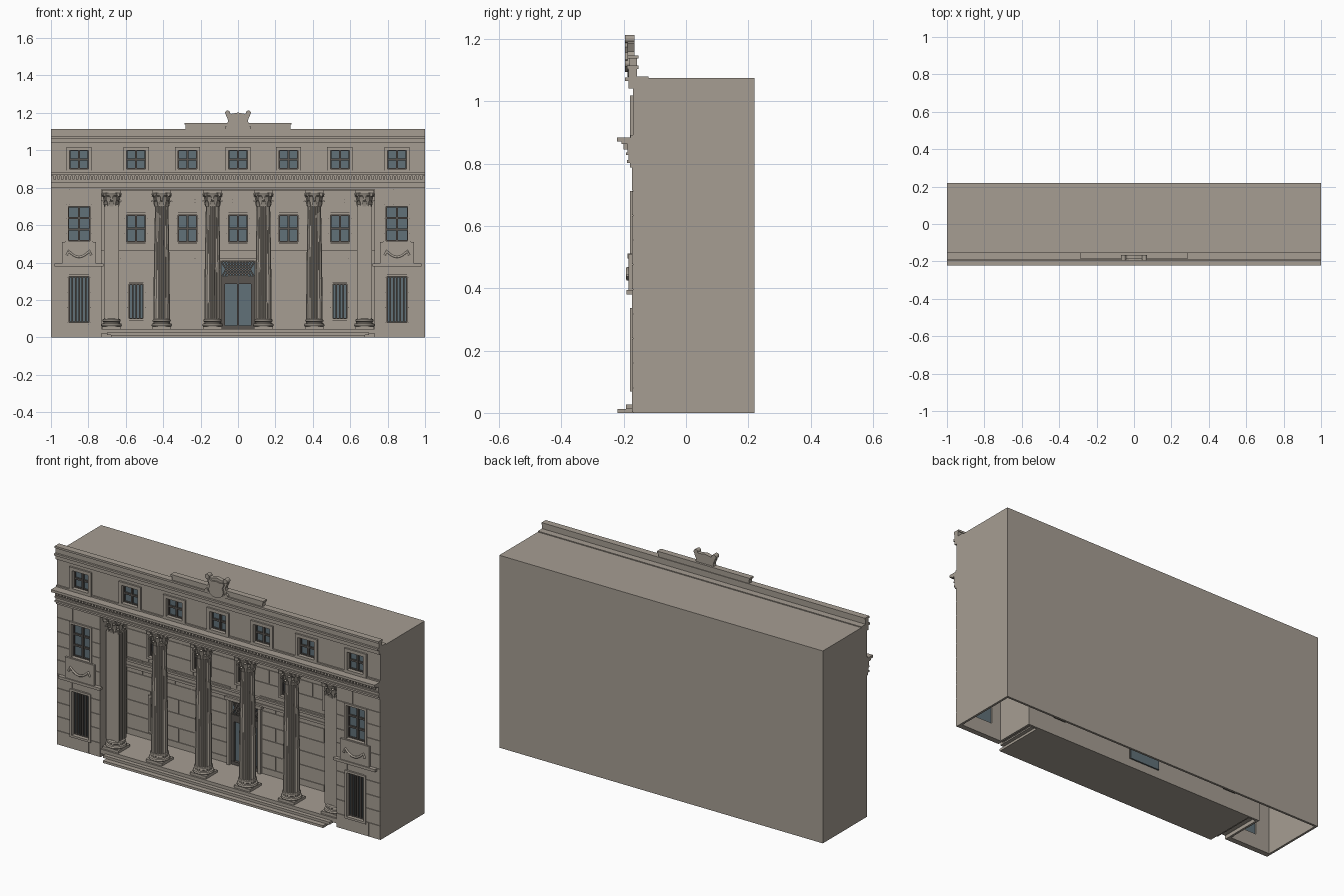
import bpy, bmesh, math
from mathutils import Matrix, Vector

cube = bpy.data.objects.get("Cube")
if cube:
    bpy.data.objects.remove(cube, do_unlink=True)


def material(name, rgb):
    m = bpy.data.materials.new(name)
    m.use_nodes = True
    m.diffuse_color = (*rgb, 1)
    m.node_tree.nodes["Principled BSDF"].inputs["Base Color"].default_value = (*rgb, 1)
    return m


STONE = material("warm grey stone", (.38, .34, .29))
GLASS = material("blue grey glass", (.12, .165, .19))
METAL = material("dark bronze", (.1, .09, .08))
FRONT, BACK, LOGGIA, SOFFIT, ROOF, FLOOR = -.17, .22, .065, .79, 1.075, .045
PIER = .73


def finish(name, bm, mat, smooth=False):
    bmesh.ops.recalc_face_normals(bm, faces=bm.faces)
    me = bpy.data.meshes.new(name)
    bm.to_mesh(me)
    bm.free()
    me.materials.append(mat)
    ob = bpy.data.objects.new(name, me)
    bpy.context.collection.objects.link(ob)
    if smooth:
        bpy.ops.object.select_all(action='DESELECT')
        ob.select_set(True)
        bpy.context.view_layer.objects.active = ob
        bpy.ops.object.shade_smooth_by_angle(angle=math.radians(35))
    return ob


def add_box(bm, x0, x1, y0, y1, z0, z1):
    mid = Vector((x0 + x1, y0 + y1, z0 + z1)) / 2
    size = Matrix.Diagonal((x1 - x0, y1 - y0, z1 - z0, 1))
    bmesh.ops.create_cube(bm, size=1, matrix=Matrix.Translation(mid) @ size)


def boxes(name, items, mat=STONE):
    bm = bmesh.new()
    for b in items:
        add_box(bm, *b)
    return finish(name, bm, mat)


def loft(bm, rings):
    vs = [[bm.verts.new(p) for p in r] for r in rings]
    n = len(vs[0])
    for a, b in zip(vs, vs[1:]):
        for i in range(n):
            bm.faces.new((a[i], a[(i + 1) % n], b[(i + 1) % n], b[i]))
    bm.faces.new(vs[0][::-1])
    bm.faces.new(vs[-1])


def circle(r, z, n=24, flute=0):
    pts = []
    for i in range(n):
        a, k = math.tau * i / n, r * (1 - flute * (i % 3 == 0))
        pts.append((k * math.cos(a), k * math.sin(a), z))
    return pts


def wall(name, x0, x1, z0, z1, y, thick, holes):
    """Flat wall with rectangular holes (x0, x1, z0, z1)."""
    xs = sorted({x0, x1, *[v for h in holes for v in h[:2]]})
    zs = sorted({z0, z1, *[v for h in holes for v in h[2:]]})
    bm = bmesh.new()
    grid = {(x, z): bm.verts.new((x, y, z)) for x in xs for z in zs}
    for xa, xb in zip(xs, xs[1:]):
        for za, zb in zip(zs, zs[1:]):
            mx, mz = (xa + xb) / 2, (za + zb) / 2
            if not any(h[0] < mx < h[1] and h[2] < mz < h[3] for h in holes):
                bm.faces.new([grid[p] for p in ((xa, za), (xb, za), (xb, zb), (xa, zb))])
    ext = bmesh.ops.extrude_face_region(bm, geom=bm.faces[:], use_keep_orig=True)["geom"]
    bmesh.ops.translate(bm, vec=(0, thick, 0), verts=[v for v in ext if isinstance(v, bmesh.types.BMVert)])
    bmesh.ops.delete(bm, geom=[v for v in bm.verts if not v.link_faces], context='VERTS')
    finish(name, bm, STONE)


def masonry(name, x0, x1, z0, z1, y, holes, course=.079, length=.2, gap=.003):
    """Thin staggered stone blocks laid around the holes."""
    items = []
    for row in range(round((z1 - z0) / course)):
        za, zb = z0 + row * course, z0 + (row + 1) * course
        cuts = sorted(h[:2] for h in holes if h[2] < zb and h[3] > za)
        edges = [x0] + [v for c in cuts for v in c] + [x1]
        for a, b in zip(edges[::2], edges[1::2]):
            x = a
            while x < b - .001:
                step = length * (.5 if x == a and row % 2 else 1)
                end = b if b - x - step < length * .3 else x + step
                items.append((x + gap / 2, end - gap / 2, y - .004, y + .004, za + gap, zb))
                x = end
    boxes(name, items)


def window(name, hole, y, cols, rows, rim=.012, bar=.005):
    x0, x1, z0, z1 = hole
    boxes(name + "_glass", [(x0, x1, y + .02, y + .024, z0, z1)], GLASS)
    bars = [(x0 + (x1 - x0) * i / cols - bar, x0 + (x1 - x0) * i / cols + bar,
             y + .01, y + .02, z0, z1) for i in range(cols + 1)]
    bars += [(x0, x1, y + .011, y + .02, z0 + (z1 - z0) * j / rows - bar,
              z0 + (z1 - z0) * j / rows + bar) for j in range(rows + 1)]
    boxes(name + "_frame", bars, METAL)
    f = y - .01
    boxes(name + "_surround", [
        (x0 - rim, x0, f, y, z0, z1), (x1, x1 + rim, f, y, z0, z1),
        (x0 - rim, x1 + rim, f, y, z1, z1 + rim), (x0 - rim, x1 + rim, f, y, z0 - rim, z0)])


def opening(x, w, z0, z1):
    return (x - w / 2, x + w / 2, z0, z1)


# Building shell, open underneath
t = .012
boxes("building_shell", [
    (-1, 1, BACK - t, BACK, 0, ROOF), (-1, -1 + t, FRONT, BACK, 0, ROOF),
    (1 - t, 1, FRONT, BACK, 0, ROOF), (-1, 1, FRONT, BACK, ROOF - t, ROOF),
    (-PIER - t, -PIER, FRONT, LOGGIA + t, 0, SOFFIT), (PIER, PIER + t, FRONT, LOGGIA + t, 0, SOFFIT),
    (-PIER, PIER, FRONT, LOGGIA + t, SOFFIT - .005, SOFFIT + t)])
boxes("entrance_steps", [
    (-.68, .68, -.22, LOGGIA, 0, .013), (-.7, .7, -.192, LOGGIA, .013, .027),
    (-PIER, PIER, FRONT, LOGGIA, .02, FLOOR)])

# End pavilions with windows, panel and swag
for side, s in (("right", -1), ("left", 1)):
    c = .85 * s
    low, high = opening(c, .105, .08, .325), opening(c, .115, .515, .7)
    a, b = sorted((s, PIER * s))
    wall(side + "_pavilion_wall", a, b, 0, SOFFIT, FRONT, .03, [low, high])
    masonry(side + "_pavilion_blocks", a, b, 0, SOFFIT, FRONT, [low, high])
    window(side + "_barred_window", low, FRONT, 6, 1, bar=.004)
    window(side + "_upper_window", high, FRONT, 2, 3)
    boxes(side + "_swag_panel", [
        (c - .09, c + .09, -.185, FRONT, .395, .51), (c - .13, c + .13, -.191, FRONT, .38, .395),
        (c - .075, c + .075, -.188, FRONT, .495, .512)])
    cu = bpy.data.curves.new(side + "_swag", 'CURVE')
    cu.dimensions, cu.bevel_depth, cu.bevel_resolution = '3D', .006, 1
    sp = cu.splines.new('POLY')
    sp.points.add(14)
    for i, p in enumerate(sp.points):
        u = i / 7 - 1
        tail = .035 if abs(u) == 1 else 0
        p.co = (c + .065 * u, -.187, .43 + .045 * u * u - tail, 1)
    cu.materials.append(STONE)
    bpy.context.collection.objects.link(bpy.data.objects.new(side + "_swag", cu))

# Attic storey
BAYS = (-.545, -.27, 0, .27, .545)
attic = [opening(x, .1, .9, 1.0) for x in (-.85, *BAYS, .85)]
wall("attic_wall", -1, 1, SOFFIT, ROOF, FRONT, .03, attic)
for i, h in enumerate(attic):
    window(f"attic_window_{i}", h, FRONT, 2, 2, rim=.018)

# Recessed entrance wall
upper = [opening(x, .1, .51, .655) for x in BAYS]
lower = [opening(x, .075, .1, .285) for x in (BAYS[0], BAYS[-1])]
door = opening(0, .18, FLOOR, .412)
wall("loggia_wall", -PIER, PIER, 0, SOFFIT, LOGGIA, t, upper + lower + [door])
masonry("loggia_blocks", -PIER, PIER, 0, SOFFIT, LOGGIA, upper + lower + [door])
for i, h in enumerate(upper):
    window(f"loggia_window_{i}", h, LOGGIA, 2, 2)
for i, h in enumerate(lower):
    window(f"loggia_barred_window_{i}", h, LOGGIA, 4, 1, bar=.004)
boxes("loggia_bands", [(-PIER, PIER, LOGGIA - d, LOGGIA, z, z + h) for z, h, d in
                       ((.42, .014, .012), (.434, .02, .007), (.454, .012, .014), (.72, .016, .012))])

# Double door and lattice transom
y = LOGGIA
boxes("door_glass", [(-.09, .09, y + .014, y + .02, FLOOR, .412)], GLASS)
boxes("door_frame", [(x - w, x + w, y, y + .015, FLOOR, .32) for x, w in
                     ((-.082, .012), (0, .006), (.082, .012))]
      + [(-.09, .09, y - .002, y + .015, z, z + h) for z, h in ((FLOOR, .018), (.285, .04), (.402, .012))], METAL)
bm = bmesh.new()
for s in (-1, 1):
    for i in range(-4, 5):
        add_box(bm, -.004, .004, y + .002, y + .01, -.048, .048)
        bm.verts.ensure_lookup_table()
        turn = Matrix.Translation((i * .016, 0, .363)) @ Matrix.Rotation(s * math.pi / 6, 4, 'Y')
        bmesh.ops.transform(bm, matrix=turn, verts=bm.verts[-8:])
finish("transom_lattice", bm, METAL)
boxes("door_surround", [(-.105, -.088, y - .018, y, FLOOR, .415), (.088, .105, y - .018, y, FLOOR, .415),
                        (-.115, .115, y - .024, y, .408, .425)])

# Fluted column: base, shaft, leafy capital
CAP, TOP = .7, .785


def add_capital_and_base(bm, w):
    add_box(bm, -w, w, -w, w, FLOOR, FLOOR + .014)
    add_box(bm, -w, w, -w, w, TOP - .012, TOP)
    loft(bm, [circle(r, FLOOR + z) for r, z in (
        (.052, .014), (.055, .02), (.052, .028), (.044, .031), (.044, .038), (.049, .042), (.047, .05), (.04, .055))])
    loft(bm, [circle(r, z) for r, z in ((.037, CAP), (.036, .735), (.04, .755), (.05, TOP - .012))])
    for tier, z, h in ((0, CAP, .032), (.5, CAP + .022, .036)):
        for k in range(8):
            turn = Matrix.Rotation(math.tau * (k + tier) / 8, 4, 'Z')
            rings = []
            for r, u, hw in ((.036, 0, .011), (.041, .7, .012), (.048, 1, .008), (.053, .85, .004)):
                rings.append([turn @ Vector((r + d, e * hw, z + u * h)) for d, e in
                              ((0, -1), (.004, -1), (.004, 1), (0, 1))])
            loft(bm, rings)
    for k in range(4):
        m = Matrix.Rotation(math.pi * (k + .5) / 2, 4, 'Z') @ Matrix.Translation((.058, 0, .764))
        bmesh.ops.create_cone(bm, cap_ends=True, segments=10, radius1=.011, radius2=.011, depth=.014,
                              matrix=m @ Matrix.Rotation(math.pi / 2, 4, 'X'))


bm = bmesh.new()
add_capital_and_base(bm, .05)
loft(bm, [circle(r, z, 60, .1) for r, z in ((.044, .098), (.043, .3), (.04, .5), (.036, CAP + .004))])
col = finish("column_0", bm, STONE, smooth=True)
col.location = (-.408, -.11, 0)
for i, x in enumerate((-.136, .136, .408)):
    twin = col.copy()
    twin.name = f"column_{i + 1}"
    twin.location.x = x
    bpy.context.collection.objects.link(twin)

# Square fluted end pilasters
bm = bmesh.new()
add_capital_and_base(bm, .05)
add_box(bm, -.036, .036, -.036, .036, .095, CAP + .01)
for s in (-1, 1):
    for i in range(5):
        v = (i - 2) * .015
        add_box(bm, min(s * .036, s * .04), max(s * .036, s * .04), v - .004, v + .004, .1, CAP)
pil = finish("right_pilaster", bm, STONE, smooth=True)
pil.location = (-.676, -.11, 0)
twin = pil.copy()
twin.name = "left_pilaster"
twin.location.x = .676
bpy.context.collection.objects.link(twin)

# Main entablature, dentils, attic mouldings and parapet
boxes("main_cornice", [(-1, 1, f, FRONT + .01, a, b) for f, a, b in (
    (-.18, .788, .802), (-.19, .802, .812), (-.184, .812, .828), (-.193, .828, .836),
    (-.188, .836, .862), (-.207, .862, .87), (-.222, .87, .884), (-.178, .884, .892))])
boxes("dentils", [(i * .02 - .006, i * .02 + .006, -.2, -.185, .845, .862) for i in range(-49, 50)])
boxes("parapet", [(-1, 1, -.184, FRONT, 1.04, 1.05), (-1, 1, -.195, -.155, 1.064, 1.076),
                  (-1, 1, -.184, -.157, 1.05, 1.104), (-1, 1, -.19, -.153, 1.104, 1.115),
                  (-1, 1, -.157, -.12, 1.066, 1.08),
                  (-.28, .28, -.182, -.157, 1.11, 1.137), (-.286, .286, -.187, -.153, 1.137, 1.147)])

# Crest shield with scrolled corners
half = [(.025, 1.084), (.05, 1.1), (.062, 1.13), (.052, 1.16), (.064, 1.185), (.058, 1.205), (.035, 1.195)]
outline = [(0, 1.078)] + half + [(0, 1.202)] + [(-x, z) for x, z in reversed(half)]
bm = bmesh.new()
for k, ya, yb in ((1, -.188, -.165), (.75, -.196, -.185)):
    loft(bm, [[(x * k, yy, 1.142 + (z - 1.142) * k) for x, z in outline] for yy in (ya, yb)])
for s in (-1, 1):
    for x, z, r in ((.056, 1.2, .013), (.06, 1.12, .011)):
        bmesh.ops.create_cone(bm, cap_ends=True, segments=14, radius1=r, radius2=r, depth=.03,
                              matrix=Matrix.Translation((s * x, -.18, z)) @ Matrix.Rotation(math.pi / 2, 4, 'X'))
finish("crest_shield", bm, STONE)
